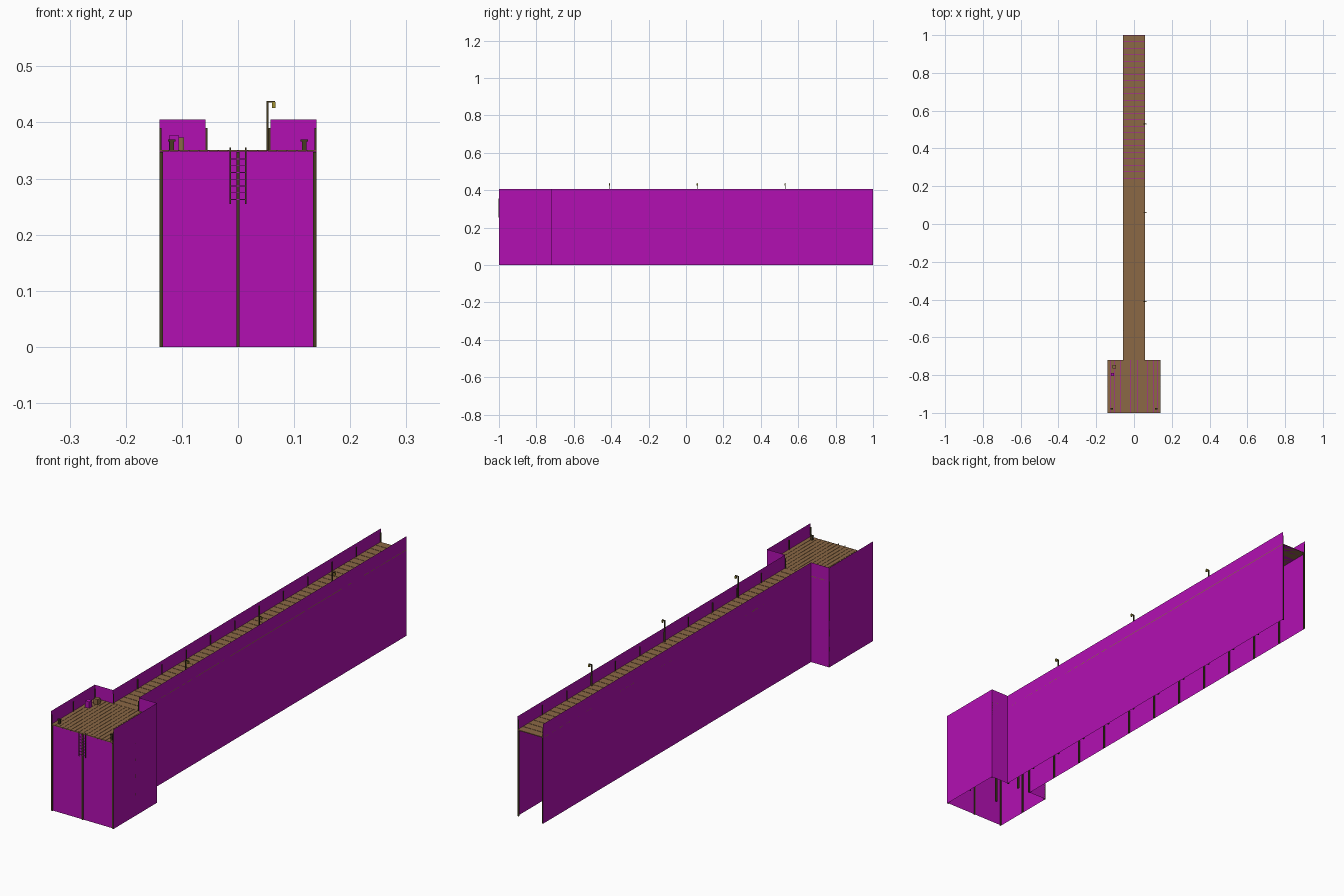
import bpy, bmesh
from mathutils import Vector

if "Cube" in bpy.data.objects:
    bpy.data.objects.remove(bpy.data.objects["Cube"])


def material(name, col):
    m = bpy.data.materials.new(name)
    m.diffuse_color = (*col, 1)
    m.use_nodes = True
    m.node_tree.nodes["Principled BSDF"].inputs["Base Color"].default_value = m.diffuse_color
    return m


MAG = material("magenta", (0.45, 0.005, 0.45))
BROWN = material("plank_brown", (0.26, 0.14, 0.06))
DARK = material("dark_wood", (0.06, 0.045, 0.015))
OLIVE = material("lamp_glass", (0.35, 0.28, 0.03))

DECK = 0.35     # deck height
RAIL = 0.405    # railing height
HEAD = 0.14     # half width of the pier head
WALK = 0.058    # half width of the walkway
NECK = -0.72    # where head meets walkway


def finish(name, bm, mat):
    me = bpy.data.meshes.new(name)
    bm.to_mesh(me)
    bm.free()
    me.materials.append(mat)
    ob = bpy.data.objects.new(name, me)
    bpy.context.collection.objects.link(ob)
    return ob


def boxes(name, items, mat):
    """One object out of boxes given as (min corner, max corner)."""
    bm = bmesh.new()
    for lo, hi in items:
        lo, hi = Vector(lo), Vector(hi)
        vs = bmesh.ops.create_cube(bm, size=1)["verts"]
        for v in vs:
            v.co = (lo + hi) / 2 + v.co * (hi - lo)
    return finish(name, bm, mat)


def post(x, y, z0, z1, r=0.003):
    return ((x - r, y - r, z0), (x + r, y + r, z1))


def sheet(name, path, z0, z1):
    """Thin vertical panels following a plan path."""
    bm = bmesh.new()
    cols = [[bm.verts.new((x, y, z)) for z in (z0, z1)] for x, y in path]
    for a, b in zip(cols, cols[1:]):
        bm.faces.new((a[0], b[0], b[1], a[1]))
    return finish(name, bm, MAG)


def floor(name, x, y0, y1, z):
    bm = bmesh.new()
    bm.faces.new([bm.verts.new(c) for c in
                  ((-x, y0, z), (x, y0, z), (x, y1, z), (-x, y1, z))])
    return finish(name, bm, MAG)


# Side panels below the deck and railing panels above it
for side, label in ((-1, "left"), (1, "right")):
    h = side * HEAD
    path = [(h, -1), (h, -0.86), (h, NECK), (side * WALK, NECK), (side * WALK, 1)]
    sheet(label + "_substructure_panel", path, 0, DECK)
    sheet(label + "_railing_panel", path, DECK, RAIL)
sheet("front_substructure_panel", [(-HEAD, -0.996), (0, -0.996), (HEAD, -0.996)], 0, DECK)

# Deck sheets with planks: lengthwise on the head, crosswise on the walkway
floor("head_deck_base", HEAD, -1, NECK, DECK - 0.002)
floor("walkway_deck_base", WALK, NECK, 1, DECK - 0.002)
n = 16
w = 2 * HEAD / n
boxes("head_planks", [((-HEAD + i * w + 0.0006, -1, DECK - 0.002),
                       (-HEAD + (i + 1) * w - 0.0006, NECK, DECK + 0.001))
                      for i in range(n)], BROWN)
n = 50
w = (1 - NECK) / n
boxes("walkway_planks", [((-WALK, NECK + i * w + 0.001, DECK - 0.002),
                          (WALK, NECK + (i + 1) * w - 0.001, DECK + 0.001))
                         for i in range(n)], BROWN)

# Piles under the deck
boxes("head_piles", [post(x, y, 0, DECK - 0.003) for x in (-0.137, 0, 0.137)
                     for y in (-0.997, -0.86, NECK - 0.003)], DARK)
step = (0.997 - NECK) / 11
ys = [NECK + i * step for i in range(12)]
boxes("walkway_piles", [post(s * (WALK - 0.0032), y, 0, DECK - 0.003)
                        for s in (-1, 1) for y in ys], DARK)

# Short railing posts just inside the railing panels
boxes("railing_posts",
      [post(s * (WALK - 0.002), y, DECK, 0.39, 0.0015) for s in (-1, 1) for y in ys]
      + [post(s * (HEAD - 0.002), y, DECK, 0.39, 0.0015)
         for s in (-1, 1) for y in (-0.998, -0.86, NECK - 0.002)], DARK)

# Ladder at the front
boxes("ladder_rails", [post(x, -1, 0.255, 0.355, 0.0012) for x in (-0.014, 0.014)], DARK)
boxes("ladder_rungs", [((-0.014, -1.0005, z), (0.014, -0.9995, z + 0.0015))
                       for z in [0.262 + 0.012 * i for i in range(7)]], MAG)

# Lamps along the right railing
for i, y in enumerate((-0.41, 0.06, 0.53)):
    boxes(f"lamp_post_{i}", [post(0.0525, y, DECK, 0.438, 0.002),
                             ((0.0505, y - 0.0015, 0.4355), (0.066, y + 0.0015, 0.4385))], DARK)
    boxes(f"lamp_lantern_{i}", [post(0.0635, y, 0.426, 0.436, 0.003)], OLIVE)

# Mooring bollards at the front corners
for x, label in ((-0.118, "left"), (0.118, "right")):
    boxes(label + "_bollard", [post(x, -0.978, DECK, 0.367, 0.004),
                               ((x - 0.007, -0.981, 0.366), (x + 0.007, -0.975, 0.370))], DARK)

# Crates on the head
boxes("near_crate", [post(-0.114, -0.797, DECK, 0.377, 0.009)], MAG)
boxes("far_crate", [post(-0.105, -0.755, DECK, 0.373, 0.009)], BROWN)
